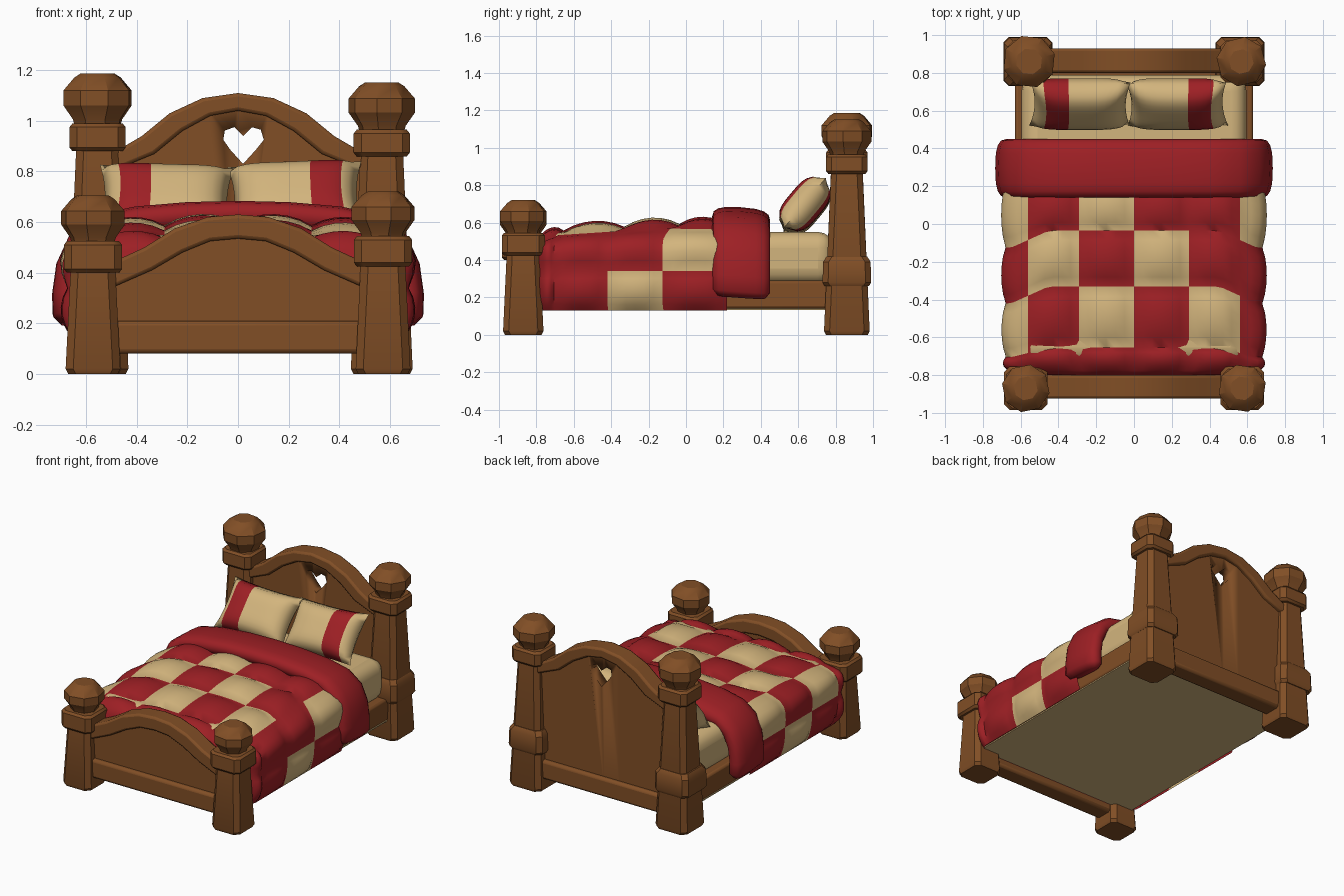
import bpy, bmesh, math
from mathutils import Vector, Matrix

if "Cube" in bpy.data.objects:
    bpy.data.objects.remove(bpy.data.objects["Cube"])


def material(name, rgb):
    m = bpy.data.materials.new(name)
    m.diffuse_color = (*rgb, 1)
    m.use_nodes = True
    m.node_tree.nodes["Principled BSDF"].inputs["Base Color"].default_value = m.diffuse_color
    return m


WOOD = material("brown wood", (0.22, 0.077, 0.019))
RED = material("red cloth", (0.34, 0.014, 0.018))
CREAM = material("cream cloth", (0.65, 0.46, 0.205))


def mesh_obj(name, verts, faces, mats, ids=None, bevel=0, segs=2, angle=35):
    me = bpy.data.meshes.new(name)
    me.from_pydata([tuple(v) for v in verts], [], faces)
    for m in mats:
        me.materials.append(m)
    if ids:
        me.polygons.foreach_set("material_index", ids)
    bm = bmesh.new()
    bm.from_mesh(me)
    bmesh.ops.remove_doubles(bm, verts=bm.verts, dist=1e-5)
    bmesh.ops.recalc_face_normals(bm, faces=bm.faces)
    bm.to_mesh(me)
    bm.free()
    me.polygons.foreach_set("use_smooth", [True] * len(me.polygons))
    me.set_sharp_from_angle(angle=math.radians(angle))
    ob = bpy.data.objects.new(name, me)
    bpy.context.collection.objects.link(ob)
    if bevel:
        mod = ob.modifiers.new("bevel", 'BEVEL')
        mod.width, mod.segments, mod.limit_method = bevel, segs, 'ANGLE'
        mod.angle_limit = math.radians(40)
    return ob


def loft(name, rings, mat, **kw):
    n = len(rings[0])
    verts = [p for r in rings for p in r]
    faces = [(k * n + i, k * n + (i + 1) % n, (k + 1) * n + (i + 1) % n, (k + 1) * n + i)
             for k in range(len(rings) - 1) for i in range(n)]
    faces += [tuple(range(n)), tuple(range(len(verts) - n, len(verts)))]
    return mesh_obj(name, verts, faces, [mat], **kw)


def box(name, x0, x1, y0, y1, z0, z1, mat, **kw):
    return loft(name, [[(x0, y0, z), (x1, y0, z), (x1, y1, z), (x0, y1, z)] for z in (z0, z1)], mat, **kw)


def octagon(x, y, z, w, c, rot=0):
    """Square ring of half width w with corners cut by c."""
    d = w - c
    pts = [(w, -d), (w, d), (d, w), (-d, w), (-w, d), (-w, -d), (-d, -w), (d, -w)]
    s, k = math.sin(rot), math.cos(rot)
    return [(x + a * k - b * s, y + a * s + b * k, z) for a, b in pts]


def post(name, x, y, w0, w1, top, collar, ball_w, ball_top, rot):
    loft(name + "_shaft", [octagon(x, y, z, w, 0.03) for z, w in
                           ((0, w0 - .01), (.02, w0), (top + .02, w1))], WOOD)
    cw = w1 + .027
    loft(name + "_collar", [octagon(x, y, z, w, 0.03) for z, w in
                            ((top, cw - .012), (top + .015, cw), (collar - .015, cw), (collar, cw - .012))], WOOD)
    h = ball_top - collar
    loft(name + "_knob", [octagon(x, y, collar + h * t, ball_w * f, ball_w * f * .58, rot) for t, f in
                          ((-.08, .66), (.08, .72), (.36, 1), (.66, 1), (.92, .68), (1, .5))], WOOD, angle=28)


# Posts with collars and faceted knobs
post("front_left_post", -.573, -.87, .108, .088, .40, .525, .118, .705, .2)
post("front_right_post", .573, -.87, .108, .088, .425, .545, .118, .72, -.15)
post("back_left_post", -.555, .86, .122, .084, .88, .99, .13, 1.187, -.1)
post("back_right_post", .568, .86, .122, .084, .86, .965, .122, 1.152, .25)
for s, n in ((-1, "left"), (1, "right")):
    loft("back_%s_lower_collar" % n, [octagon(s * .562, .86, z, w, .03) for z, w in
         ((.26, .118), (.28, .13), (.39, .127), (.42, .108))], WOOD)


def mirrored(half):
    return [(-x, z) for x, z in half] + [(x, z) for x, z in half[-2::-1]]


def arch(name, top, bottom, y0, y1, **kw):
    return loft(name, [[(a[0], y0, a[1]), (a[0], y1, a[1]), (b[0], y1, b[1]), (b[0], y0, b[1])]
                       for a, b in zip(top, bottom)], WOOD, **kw)


# Headboard and footboard: arched trim, thinner panel, lower beam
head_out = mirrored([(.50, .87), (.38, .94), (.27, 1.03), (.14, 1.09), (0, 1.11)])
head_in = mirrored([(.50, .80), (.33, .87), (.22, .96), (.11, 1.02), (0, 1.04)])
foot_out = mirrored([(.50, .44), (.37, .50), (.25, .575), (.12, .62), (0, .63)])
foot_in = mirrored([(.50, .34), (.34, .41), (.22, .48), (.11, .525), (0, .535)])
panels = {}
for n, out, inn, y0, y1 in (("headboard", head_out, head_in, .80, .93),
                            ("footboard", foot_out, foot_in, -.925, -.80)):
    arch(n + "_trim", out, inn, y0, y1, bevel=.014)
    mid = [((a[0] + b[0]) / 2, (a[1] + b[1]) / 2) for a, b in zip(out, inn)]
    panels[n] = arch(n + "_panel", mid, [(x, .12) for x, z in mid], y0 + .03, y1 - .03)
    box(n + "_beam", -.52, .52, y0, y1, .08, .21, WOOD, bevel=.018)

# Heart opening in the headboard panel
heart = [(.02, .83), (.07, .885), (.102, .925), (.09, .965), (.055, .975), (.02, .94),
         (-.015, .975), (-.052, .962), (-.058, .925), (-.03, .885)]
cutter = loft("heart_cutter", [[(x, y, z) for x, z in heart] for y in (.7, 1.0)], WOOD)
cutter.hide_render = True
cutter.hide_viewport = True
cutter.display_type = 'WIRE'
mod = panels["headboard"].modifiers.new("heart", 'BOOLEAN')
mod.object, mod.operation, mod.solver = cutter, 'DIFFERENCE', 'EXACT'

# Bed base, underside and mattress
box("bed_rail_base", -.63, .63, -.80, .82, .14, .29, WOOD, bevel=.015)
box("underside_sheet", -.625, .625, -.80, .82, .132, .14, CREAM)
box("mattress", -.595, .595, -.74, .79, .27, .55, CREAM, bevel=.085, segs=4)

# Quilt: 8 patches across, 4 along, each patch puffed
KEYS = [(.64, .13), (.675, .34), (.56, 0), (.29, .01), (0, .022)]   # below .1: offset from top height
ROW_Y, SKEW = [.22, -.035, -.33, -.655, -.80], [0, -.09, -.09, -.05, 0]
ROW_Z = [.585, .59, .575, .555, .50]
CREAM_CELLS = {(0, 1), (0, 3), (0, 6), (1, 0), (1, 2), (1, 4), (1, 7), (2, 1), (2, 3), (2, 5)}
SUB = 6


def lerp(a, b, t):
    return a + (b - a) * t


def quilt_point(r, c, t, s):
    top = lerp(ROW_Z[r], ROW_Z[r + 1], t)
    squeeze = 1 - .11 * t ** 3 if r == 3 else 1
    keys = [(x, z if z > .1 else top - .022 + z) for x, z in KEYS]
    keys = [(-x, z) for x, z in keys] + keys[-2::-1]
    a, b = Vector(keys[c]), Vector(keys[c + 1])
    p, d = a.lerp(b, s), (b - a).normalized()
    arc = {1: .055, 6: .055, 0: .012, 7: .012}.get(c, .008)
    push = arc * math.sin(math.pi * s) + .03 * (math.sin(math.pi * s) * math.sin(math.pi * t)) ** .7 \
        + (.012 * math.sin(math.pi * t) if 1 < c < 6 else 0)
    p += Vector((-d.y, d.x)) * push
    side = min(1, max(0, (abs(p.x) - .45) / .2))
    y = lerp(ROW_Y[r], ROW_Y[r + 1], t) + side * lerp(SKEW[r], SKEW[r + 1], t)
    return (p.x * squeeze, y, p.y)


verts, faces, ids = [], [], []
NU, NV = 8 * SUB, 4 * SUB
for j in range(NV + 1):
    r = min(j // SUB, 3)
    for i in range(NU + 1):
        c = min(i // SUB, 7)
        verts.append(quilt_point(r, c, max(0, j / SUB - r), max(0, i / SUB - c)))
for j in range(NV):
    for i in range(NU):
        k = j * (NU + 1) + i
        faces.append((k, k + 1, k + NU + 2, k + NU + 1))
        ids.append(1 if (j // SUB, i // SUB) in CREAM_CELLS else 0)
faces.append(tuple(range(NV * (NU + 1), (NV + 1) * (NU + 1))))
ids.append(0)
mesh_obj("patchwork_quilt", verts, faces, [RED, CREAM], ids, angle=50)

# Folded quilt edge: flattened roll swept over the bed
path = mirrored([(.665, .205), (.672, .235), (.675, .31), (.66, .42), (.62, .51), (.54, .57), (.40, .60), (.2, .617), (0, .622)])
rings = []
for i, (x, z) in enumerate(path):
    a, b = path[max(i - 1, 0)], path[min(i + 1, len(path) - 1)]
    d = Vector((b[0] - a[0], b[1] - a[1])).normalized()
    f = .6 if i in (0, len(path) - 1) else 1
    ring = []
    for k in range(16):
        q = 2 * math.pi * k / 16
        co, si = math.cos(q), math.sin(q)
        h = .06 * f * math.copysign(abs(co) ** .75, co)
        w = .155 * (.85 if f < 1 else 1) * math.copysign(abs(si) ** .7, si)
        ring.append((x - d.y * h, .295 + w, z + d.x * h - .07 * w))
    rings.append(ring)
loft("folded_quilt_edge", rings, RED, angle=60)


# Pillows with a red stripe, leaning on the headboard
def pillow(name, x, z, side, roll):
    n, m = 16, 12
    mat = Matrix.Translation((x, .635, z)) @ Matrix.Rotation(roll, 4, 'Y') @ Matrix.Rotation(math.radians(50), 4, 'X')
    vs, fs, idx = [], [], []
    for face in (1, -1):
        base = len(vs)
        for j in range(m + 1):
            for i in range(n + 1):
                u, v = 2 * i / n - 1, 2 * j / m - 1
                t = .095 * ((1 - u ** 4) * (1 - v ** 4)) ** .6
                vs.append(mat @ Vector((.265 * u * (1 - .09 * (1 - v * v)), .175 * v * (1 - .07 * (1 - u * u)), face * t)))
        for j in range(m):
            for i in range(n):
                k = base + j * (n + 1) + i
                fs.append((k, k + 1, k + n + 2, k + n + 1))
                idx.append(1 if .25 < side * (2 * (i + .5) / n - 1) < .75 else 0)
    mesh_obj(name, vs, fs, [CREAM, RED], idx, angle=70)


pillow("left_pillow", -.285, .685, -1, .03)
pillow("right_pillow", .228, .695, 1, -.04)
